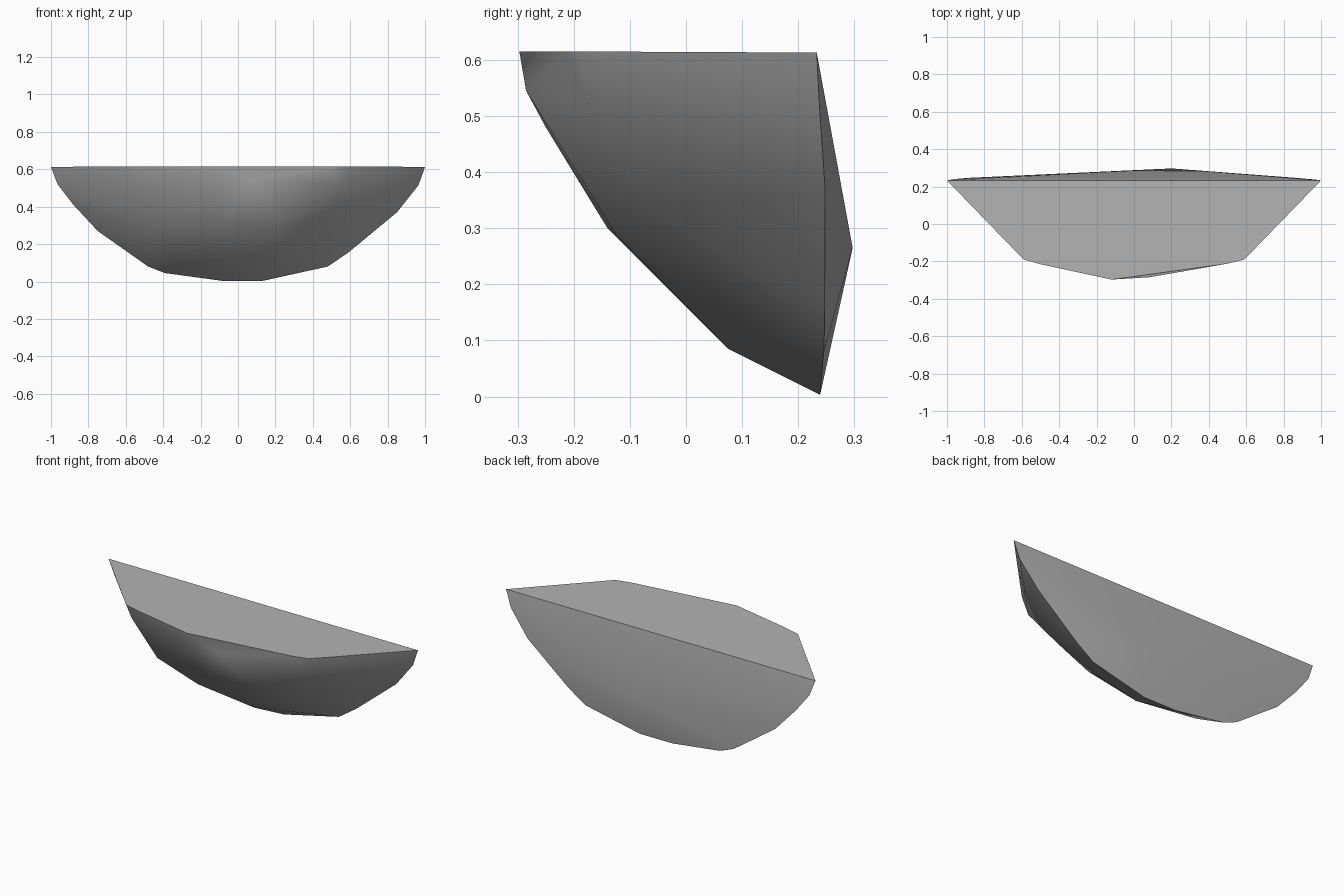
import bpy, bmesh, math

cube = bpy.data.objects.get("Cube")
if cube:
    bpy.data.objects.remove(cube, do_unlink=True)

grey = bpy.data.materials.new("stone grey")
grey.use_nodes = True
colour = (0.45, 0.45, 0.45, 1)
grey.diffuse_color = colour
grey.node_tree.nodes["Principled BSDF"].inputs["Base Color"].default_value = colour

# flat top outline
top = [(-1, .233, .613), (-.59, -.19, .615), (-.5, -.215, .615), (-.12, -.297, .615),
       (.5, -.212, .615), (.59, -.19, .615), (1, .233, .613)]
# curved back edge
rim = [(-.965, .24, .52), (-.88, .247, .41), (-.75, .248, .27), (-.48, .246, .08),
       (-.39, .245, .045), (-.08, .239, .003), (.13, .239, .003), (.48, .246, .08),
       (.59, .247, .155), (.85, .248, .37), (.965, .238, .515)]
# chipped front and the slope under it
front = [(.08, -.285, .545), (.56, -.175, .515), (-.12, -.25, .48), (-.57, -.165, .53),
         (-.1, -.14, .3), (-.48, -.06, .285), (.2, -.125, .29), (.48, -.05, .33),
         (.05, .075, .085), (-.33, .1, .11), (.3, .1, .115)]
# shallow swelling of the back
back = [(.2, .297, .265)]

bm = bmesh.new()
for p in top + rim + front + back:
    bm.verts.new(p)
hull = bmesh.ops.convex_hull(bm, input=bm.verts[:])
spare = {g for g in hull["geom_interior"] + hull["geom_unused"]
         if isinstance(g, bmesh.types.BMVert)}
bmesh.ops.delete(bm, geom=list(spare), context="VERTS")
bmesh.ops.recalc_face_normals(bm, faces=bm.faces[:])
mesh = bpy.data.meshes.new("half_bowl_shard")
bm.to_mesh(mesh)
bm.free()
mesh.materials.append(grey)
shard = bpy.data.objects.new("half_bowl_shard", mesh)
bpy.context.collection.objects.link(shard)

# soft facets with a crisp rim
bpy.ops.object.select_all(action="DESELECT")
shard.select_set(True)
bpy.context.view_layer.objects.active = shard
bpy.ops.object.shade_smooth_by_angle(angle=math.radians(35))
